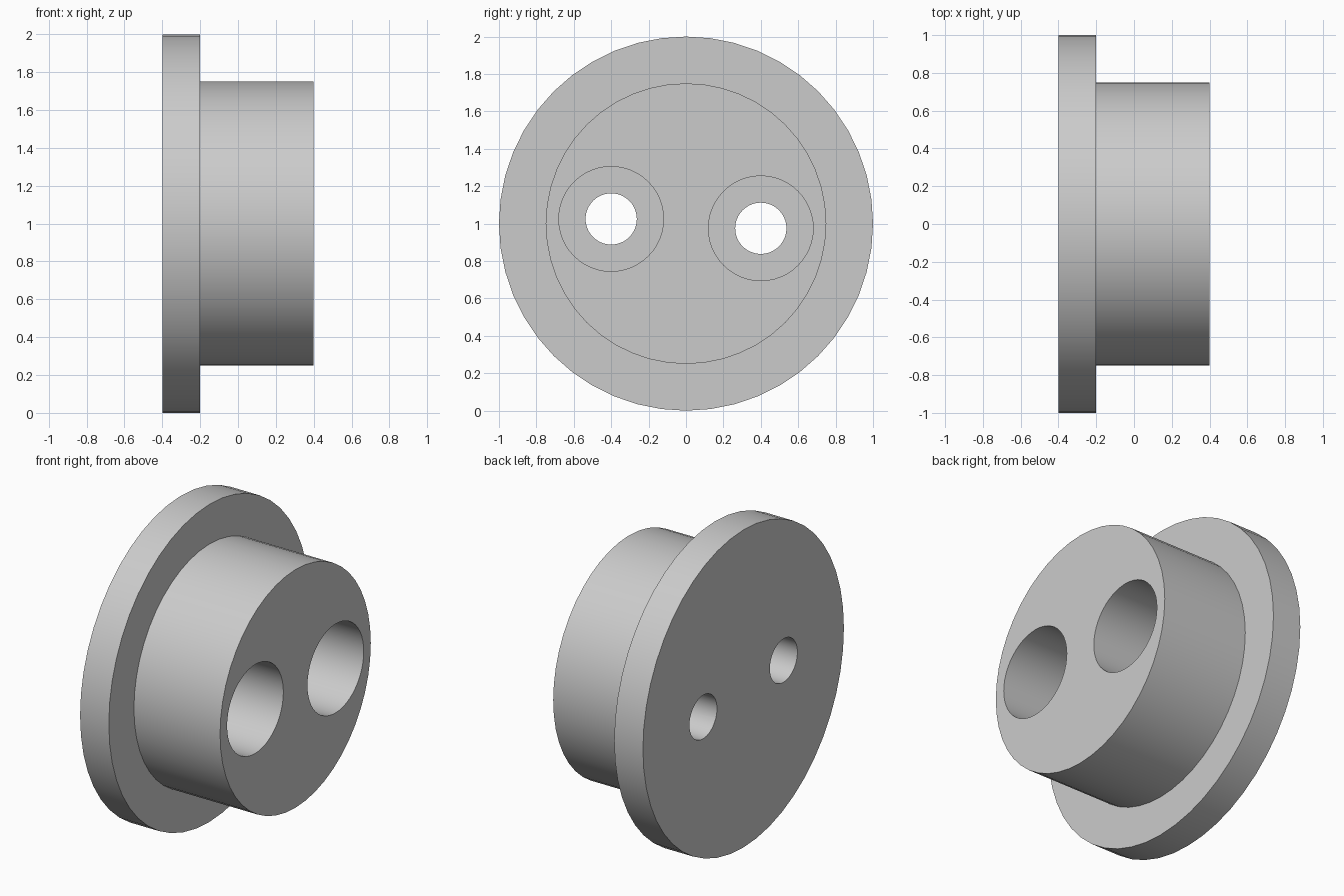
import bpy
import bmesh
from math import tau
from mathutils import Matrix, Vector

cube = bpy.data.objects.get("Cube")
if cube:
    bpy.data.objects.remove(cube, do_unlink=True)

grey = bpy.data.materials.new("light grey")
grey.use_nodes = True
colour = (0.6, 0.6, 0.6, 1)
grey.diffuse_color = colour
grey.node_tree.nodes["Principled BSDF"].inputs["Base Color"].default_value = colour


def turned_solid(name, steps, y, z, sides):
    """Closed stepped solid about an axis along x; steps are (x, radius)."""
    bm = bmesh.new()
    rings = []
    for x, r in steps:
        ring = []
        for i in range(sides):
            arm = Matrix.Rotation(tau * i / sides, 3, 'X') @ Vector((0, 0, r))
            ring.append(bm.verts.new(arm + Vector((x, y, z))))
        rings.append(ring)
    for a, b in zip(rings, rings[1:]):
        for i in range(sides):
            j = (i + 1) % sides
            bm.faces.new((a[i], a[j], b[j], b[i]))
    bm.faces.new(rings[0])
    bm.faces.new(rings[-1])
    bmesh.ops.recalc_face_normals(bm, faces=bm.faces)
    mesh = bpy.data.meshes.new(name)
    bm.to_mesh(mesh)
    bm.free()
    mesh.materials.append(grey)
    obj = bpy.data.objects.new(name, mesh)
    bpy.context.collection.objects.link(obj)
    return obj


# Flange and boss as one turned body
body = turned_solid("flanged_bushing",
                    [(-0.4, 1), (-0.2, 1), (-0.2, 0.75), (0.4, 0.75)], 0, 1, 48)

# Two counterbored holes, wide through the boss and narrow through the flange
bpy.context.view_layer.objects.active = body
for side in (-1, 1):
    cutter = turned_solid("hole_cutter",
                          [(-0.5, 0.137), (-0.2, 0.137), (-0.2, 0.28), (0.5, 0.28)],
                          0.4 * side, 1 - 0.025 * side, 48)
    cutter.hide_render = True
    cut = body.modifiers.new("hole", 'BOOLEAN')
    cut.operation = 'DIFFERENCE'
    cut.solver = 'EXACT'
    cut.object = cutter
    bpy.ops.object.modifier_apply(modifier=cut.name)
    bpy.data.objects.remove(cutter, do_unlink=True)

# Smooth round walls, sharp rims
bpy.ops.object.select_all(action='DESELECT')
body.select_set(True)
bpy.ops.object.shade_smooth_by_angle(angle=0.6)
